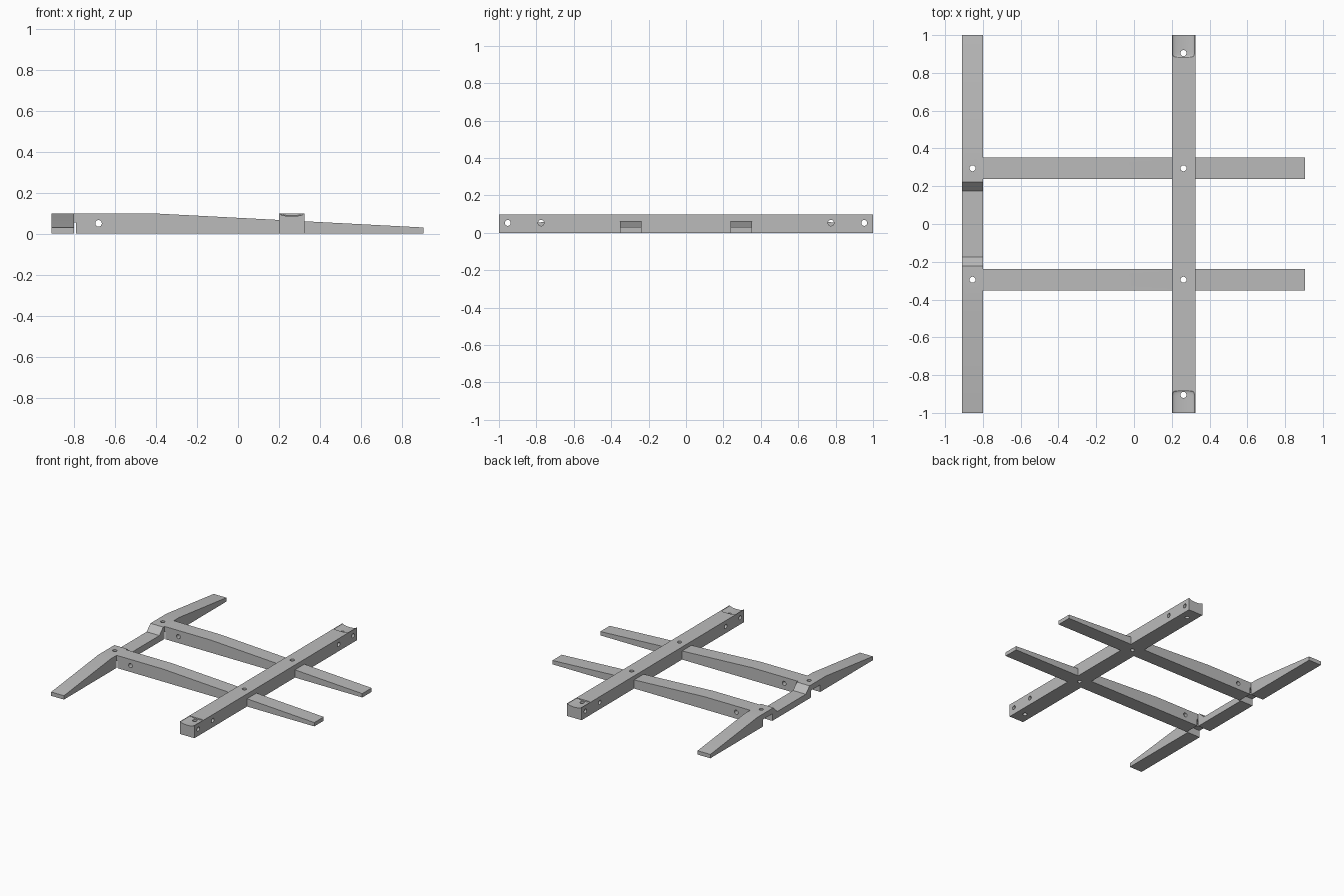
import bpy, bmesh, math
from mathutils import Vector, Matrix

if "Cube" in bpy.data.objects:
    bpy.data.objects.remove(bpy.data.objects["Cube"], do_unlink=True)

H = 0.098          # timber height
TIP = 0.03         # thickness of tapered tips
LAP = 0.055        # half-lap level
LEG_Y, LEG_HALF = 0.295, 0.058
BEAM_X, BAR_X = 0.262, -0.855
HOLE_R = 0.016

grey = bpy.data.materials.new("plain grey")
grey.use_nodes = True
grey.diffuse_color = (0.5, 0.5, 0.5, 1)
grey.node_tree.nodes["Principled BSDF"].inputs["Base Color"].default_value = (0.5, 0.5, 0.5, 1)


def finish(name, bm):
    bmesh.ops.recalc_face_normals(bm, faces=bm.faces)
    mesh = bpy.data.meshes.new(name)
    bm.to_mesh(mesh)
    bm.free()
    mesh.materials.append(grey)
    obj = bpy.data.objects.new(name, mesh)
    bpy.context.collection.objects.link(obj)
    return obj


def prism(name, profile, axis, start, end):
    """Extrude a (horizontal, z) outline along x or y."""
    bm = bmesh.new()
    place = (lambda a, z: (start, a, z)) if axis == "x" else (lambda a, z: (a, start, z))
    face = bm.faces.new([bm.verts.new(place(a, z)) for a, z in profile])
    out = bmesh.ops.extrude_face_region(bm, geom=[face])
    shift = Vector((end - start, 0, 0) if axis == "x" else (0, end - start, 0))
    bmesh.ops.translate(bm, vec=shift, verts=[v for v in out["geom"] if isinstance(v, bmesh.types.BMVert)])
    return finish(name, bm)


def drill(x, y, z, axis):
    bm = bmesh.new()
    turn = {"x": Matrix.Rotation(math.pi / 2, 4, "Y"),
            "y": Matrix.Rotation(math.pi / 2, 4, "X"),
            "z": Matrix.Identity(4)}[axis]
    bmesh.ops.create_cone(bm, cap_ends=True, segments=20, radius1=HOLE_R, radius2=HOLE_R,
                          depth=0.3, matrix=Matrix.Translation((x, y, z)) @ turn)
    return finish("drill_cutter", bm)


def scoop(side):
    """Rounded shallow dish cutter for a beam end."""
    bm = bmesh.new()
    rings = [(0.885, 0.8), (0.888, 0.92), (0.895, 0.98), (0.91, 1.0), (1.05, 1.0)]
    loops = []
    for y, s in rings:
        loop = []
        for i in range(32):
            a = math.tau * i / 32
            loop.append(bm.verts.new((BEAM_X + 0.058 * s * math.cos(a), side * y,
                                      H + 0.013 * s * math.sin(a))))
        loops.append(loop)
    for a, b in zip(loops, loops[1:]):
        for i in range(32):
            j = (i + 1) % 32
            bm.faces.new((a[i], a[j], b[j], b[i]))
    bm.faces.new(loops[0])
    bm.faces.new(loops[-1])
    return finish("scoop_cutter", bm)


def cut(obj, cutters):
    bpy.context.view_layer.objects.active = obj
    for c in cutters:
        c.hide_render = True
        mod = obj.modifiers.new("cut", "BOOLEAN")
        mod.operation = "DIFFERENCE"
        mod.solver = "EXACT"
        mod.object = c
        bpy.ops.object.modifier_apply(modifier=mod.name)
        bpy.data.objects.remove(c, do_unlink=True)
    bpy.ops.object.select_all(action="DESELECT")
    obj.select_set(True)
    bpy.ops.object.shade_smooth_by_angle(angle=math.radians(30))


# Two long tapered legs, undercut slightly where they meet the rear bar
leg_outline = [(-0.79, 0), (0.905, 0), (0.905, TIP), (-0.4, H),
               (-0.80, H), (-0.80, LAP), (-0.79, LAP)]
for side, name in ((1, "left_leg"), (-1, "right_leg")):
    y = side * LEG_Y
    leg = prism(name, leg_outline, "y", y - LEG_HALF, y + LEG_HALF)
    cut(leg, [drill(-0.68, y, 0.05, "y"), drill(BEAM_X, y, 0.05, "z")])

# Cross beam with slots for the legs, drilled holes and dished ends
beam = prism("cross_beam", [(-1, 0), (1, 0), (1, H), (-1, H)], "x", 0.2, 0.325)
slot_outline = [(-0.4, -0.05), (0.905, -0.05), (0.905, TIP), (-0.4, H)]
cutters = []
for side in (1, -1):
    y = side * LEG_Y
    cutters.append(prism("slot_cutter", slot_outline, "y", y - LEG_HALF, y + LEG_HALF))
    cutters.append(scoop(side))
    cutters += [drill(BEAM_X, side * d, 0.05, "z") for d in (LEG_Y, 0.905)]
    cutters += [drill(BEAM_X, side * d, 0.053, "x") for d in (0.775, 0.953)]
cut(beam, cutters)

# Rear bar: tapered arms, lowered middle, notches underneath at the legs
half = [(0.175, 0.05), (0.222, H), (0.42, H), (1, TIP), (1, 0),
        (LEG_Y + LEG_HALF, 0), (LEG_Y + LEG_HALF, LAP),
        (LEG_Y - LEG_HALF, LAP), (LEG_Y - LEG_HALF, 0)]
bar_outline = half + [(-a, z) for a, z in reversed(half)]
bar = prism("rear_bar", bar_outline, "x", -0.91, -0.80)
cut(bar, [drill(BAR_X, s * LEG_Y, 0.05, "z") for s in (1, -1)])
